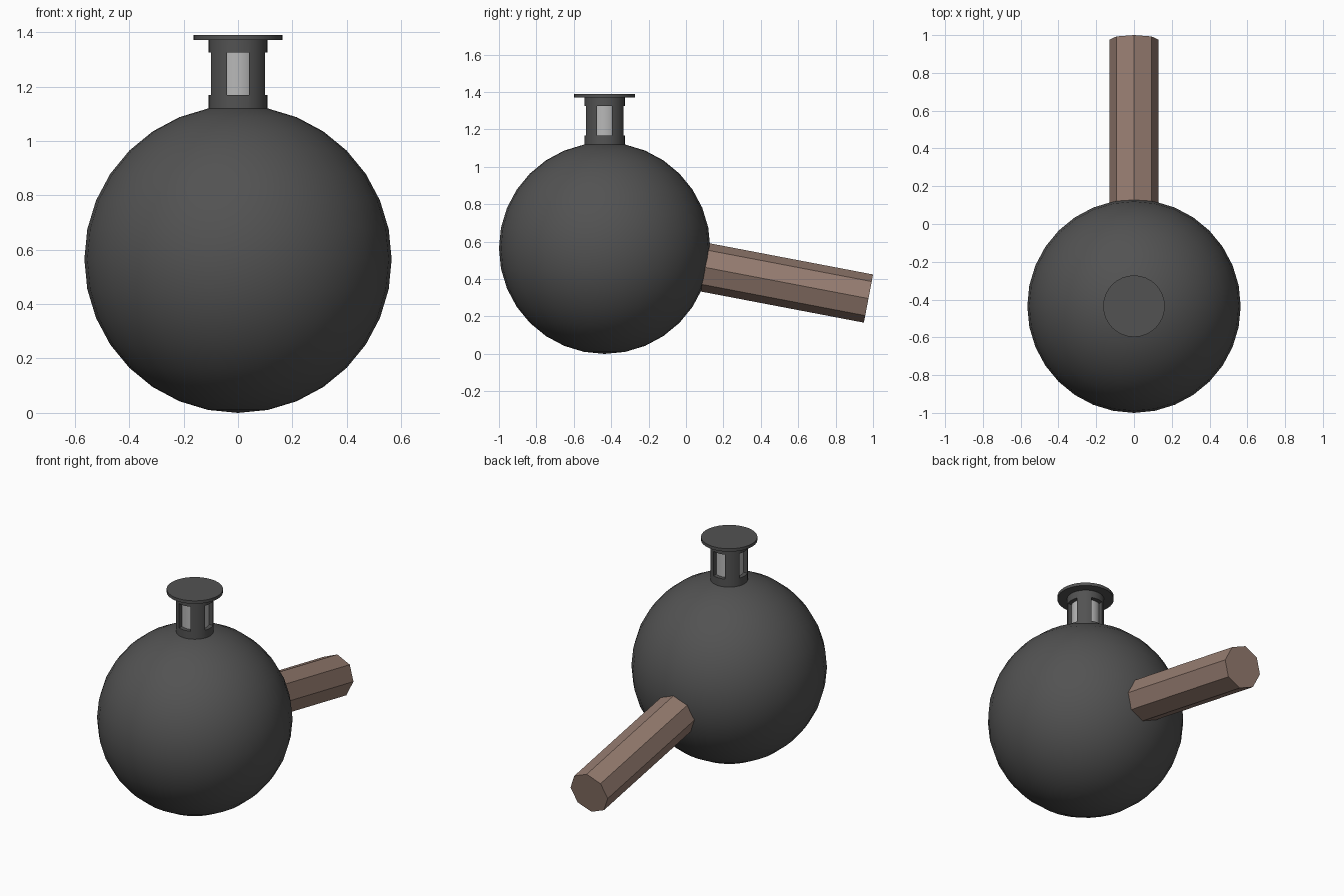
import bpy
from math import radians, sin, cos
from mathutils import Vector

if "Cube" in bpy.data.objects:
    bpy.data.objects.remove(bpy.data.objects["Cube"])

R = 0.565                               # body radius
C = Vector((0, -0.435, R))              # body centre


def material(name, rgb):
    m = bpy.data.materials.new(name)
    m.diffuse_color = (*rgb, 1)
    m.use_nodes = True
    m.node_tree.nodes["Principled BSDF"].inputs["Base Color"].default_value = m.diffuse_color
    return m


iron = material("dark_iron", (0.085, 0.085, 0.085))
fuse = material("pale_core", (0.48, 0.48, 0.48))
wood = material("brown_wood", (0.30, 0.20, 0.16))


def finish(name, mat, smooth=True):
    ob = bpy.context.object
    ob.name = name
    ob.data.materials.append(mat)
    if smooth:
        bpy.ops.object.shade_smooth_by_angle(angle=radians(30))
    return ob


def cylinder(r, z0, z1, sides=32):
    bpy.ops.mesh.primitive_cylinder_add(
        vertices=sides, radius=r, depth=z1 - z0,
        location=(C.x, C.y, (z0 + z1) / 2))
    return bpy.context.object


# round body
bpy.ops.mesh.primitive_uv_sphere_add(segments=32, ring_count=16, radius=R, location=C)
finish("body", iron)

# neck with four windows, cut by two crossed boxes
neck = cylinder(0.108, 1.08, 1.372)
for size in ((0.08, 0.4, 0.156), (0.4, 0.08, 0.156)):
    bpy.ops.mesh.primitive_cube_add(size=1, location=(C.x, C.y, 1.247))
    cutter = bpy.context.object
    cutter.name = "window_cutter"
    cutter.scale = size
    cutter.hide_render = True
    bpy.context.view_layer.update()
    bpy.ops.object.select_all(action='DESELECT')
    neck.select_set(True)
    bpy.context.view_layer.objects.active = neck
    mod = neck.modifiers.new("windows", 'BOOLEAN')
    mod.operation = 'DIFFERENCE'
    mod.object = cutter
    bpy.ops.object.modifier_apply(modifier=mod.name)
    bpy.data.objects.remove(cutter)
finish("neck", iron)

# pale core seen through the windows
cylinder(0.083, 1.14, 1.35)
finish("neck_core", fuse)

# flat cap
cylinder(0.163, 1.371, 1.39)
finish("cap", iron)

# eight-sided handle pointing back and slightly down from the body centre
tilt = radians(10.8)
axis = Vector((0, cos(tilt), -sin(tilt)))
start, end = 0.48, 1.436
bpy.ops.mesh.primitive_cylinder_add(
    vertices=8, radius=0.131, depth=end - start,
    location=C + axis * (start + end) / 2,
    rotation=(radians(-90) - tilt, 0, 0))
finish("handle", wood, smooth=False)
